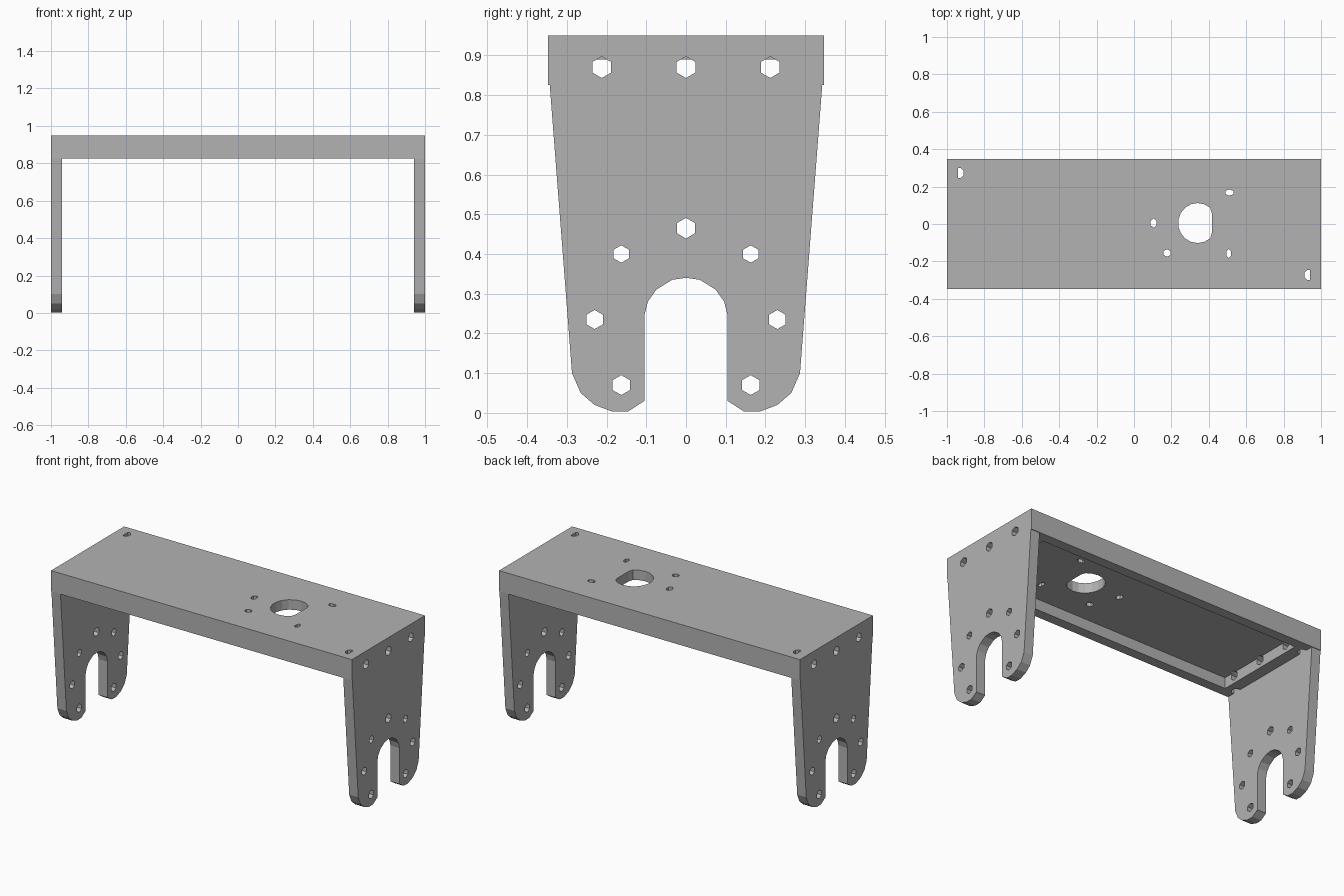
import bpy
import bmesh
from math import cos, sin, pi
from mathutils import Matrix

cube = bpy.data.objects.get("Cube")
if cube:
    bpy.data.objects.remove(cube, do_unlink=True)

grey = bpy.data.materials.new("plain grey")
grey.use_nodes = True
COLOUR = (0.45, 0.45, 0.45, 1)
grey.diffuse_color = COLOUR
grey.node_tree.nodes["Principled BSDF"].inputs["Base Color"].default_value = COLOUR

WIDTH, DEPTH, TOP, RIM = 1.0, 0.347, 0.95, 0.825
SHEET = 0.06
LEG_IN = WIDTH - SHEET


def finish(name, bm):
    bmesh.ops.recalc_face_normals(bm, faces=bm.faces)
    mesh = bpy.data.meshes.new(name)
    bm.to_mesh(mesh)
    bm.free()
    mesh.materials.append(grey)
    obj = bpy.data.objects.new(name, mesh)
    bpy.context.collection.objects.link(obj)
    return obj


def box(name, x, y, z0, z1):
    bm = bmesh.new()
    bmesh.ops.create_cube(bm, size=1, matrix=Matrix.Translation((0, 0, (z0 + z1) / 2))
                          @ Matrix.Diagonal((2 * x, 2 * y, z1 - z0, 1)))
    return finish(name, bm)


def prism(name, points, offset):
    """Extrude a closed loop of points by an offset."""
    bm = bmesh.new()
    face = bm.faces.new([bm.verts.new(p) for p in points])
    out = bmesh.ops.extrude_face_region(bm, geom=[face])
    verts = [v for v in out["geom"] if isinstance(v, bmesh.types.BMVert)]
    bmesh.ops.translate(bm, verts=verts, vec=offset)
    return finish(name, bm)


def combine(target, tool, operation):
    mod = target.modifiers.new("join", "BOOLEAN")
    mod.operation, mod.solver, mod.object = operation, "EXACT", tool
    bpy.context.view_layer.objects.active = target
    bpy.ops.object.modifier_apply(modifier=mod.name)
    bpy.data.objects.remove(tool, do_unlink=True)


def ring(n, rx, ry):
    return [(rx * cos(2 * pi * (i + 0.5) / n), ry * sin(2 * pi * (i + 0.5) / n))
            for i in range(n)]


def drill_down(x, y, rx, ry, n=6, bottom=0.8, top=1.0):
    pts = [(x + u, y + v, bottom) for u, v in ring(n, rx, ry)]
    combine(bracket, prism("drill", pts, (0, 0, top - bottom)), "DIFFERENCE")


def drill_side(side, y, z, r, n=6):
    pts = [(side * 0.86, y + u, z + v) for u, v in ring(n, r, r)]
    combine(bracket, prism("drill", pts, (side * 0.2, 0, 0)), "DIFFERENCE")


# Top tray: a shallow lid with a downturned rim
bracket = box("bracket", WIDTH, DEPTH, RIM, TOP)
combine(bracket, box("pocket", 0.87, DEPTH - SHEET, RIM - 0.1, TOP - SHEET), "DIFFERENCE")

# Round corner reliefs: two pierce the top, two stop under it
for side in (-1, 1):
    drill_down(side * 0.935, side * -0.273, 0.026, 0.028, 8)
    drill_down(side * 0.935, side * 0.273, 0.026, 0.028, 8, top=0.89)

# Tapered forked legs, one at each end
half = [(0, 0.34), (0.035, 0.335), (0.075, 0.31), (0.096, 0.28), (0.105, 0.245),
        (0.105, 0.03), (0.145, 0.004), (0.185, 0.003), (0.23, 0.02), (0.265, 0.05),
        (0.287, 0.1), (0.343, RIM), (DEPTH, RIM), (DEPTH, TOP)]
outline = half + [(-y, z) for y, z in reversed(half[1:])]
for side in (-1, 1):
    leg = prism("leg", [(side * LEG_IN, y, z) for y, z in outline], (side * SHEET, 0, 0))
    combine(bracket, leg, "UNION")

# Bolt holes through the legs
for side in (-1, 1):
    for y in (-0.212, 0, 0.212):
        drill_side(side, y, 0.87, 0.027)
    drill_side(side, 0, 0.465, 0.026)
    for y, z, r in ((0.163, 0.4, 0.022), (0.23, 0.235, 0.024), (0.163, 0.07, 0.025)):
        drill_side(side, y, z, r)
        drill_side(side, -y, z, r)

# Shaft opening with one flat side, and the small holes round it
shaft = [(0.34 + u, 0.005 + v) for u, v in ring(18, 0.104, 0.107)]
shaft = [(min(x, 0.416), y, 0.8) for x, y in shaft]
combine(bracket, prism("opening", shaft, (0, 0, 0.3)), "DIFFERENCE")
drill_down(0.105, 0.005, 0.018, 0.025)
drill_down(0.51, 0.168, 0.025, 0.017)
drill_down(0.177, -0.155, 0.022, 0.02)
drill_down(0.507, -0.158, 0.014, 0.024)
